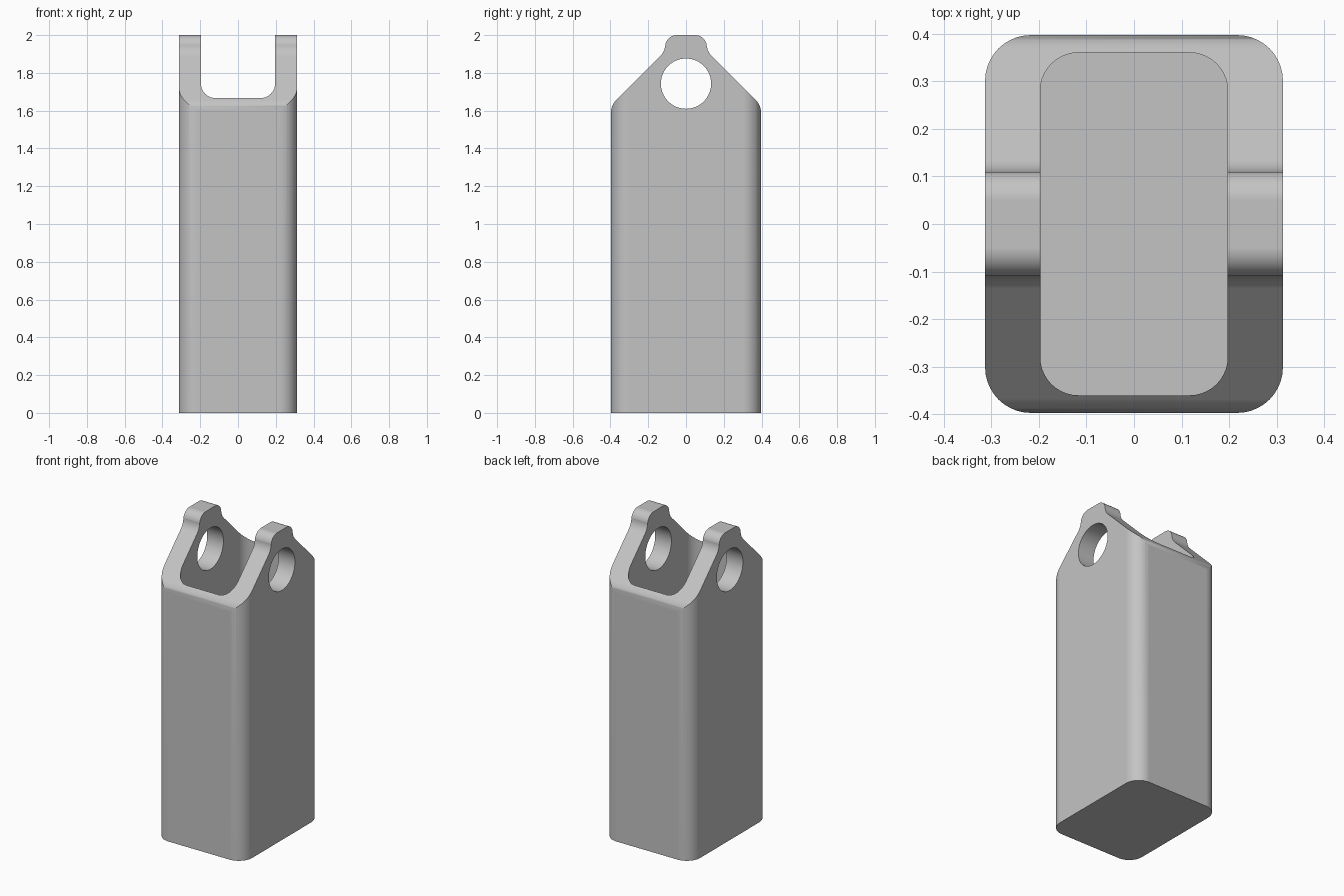
import bpy
import bmesh
from math import sin, cos, radians
from mathutils import Vector

cube = bpy.data.objects.get("Cube")
if cube:
    bpy.data.objects.remove(cube, do_unlink=True)

HALF_X, HALF_Y, HEIGHT = 0.313, 0.397, 2.0
SLOPE = 2.026          # y + z along the 45 degree shoulders


def arc(cu, cv, r, start, end, steps=10):
    angles = [radians(start + (end - start) * i / steps) for i in range(steps + 1)]
    return [(cu + r * cos(a), cv + r * sin(a)) for a in angles]


def rounded_rect(hx, hy, r):
    cx, cy = hx - r, hy - r
    return (arc(cx, cy, r, 0, 90) + arc(-cx, cy, r, 90, 180)
            + arc(-cx, -cy, r, 180, 270) + arc(cx, -cy, r, 270, 360))


def prism(name, points, low, high, along_x=False):
    """Extrude a closed outline along z, or a (y, z) outline along x."""
    bm = bmesh.new()
    place = (lambda u, v: (low, u, v)) if along_x else (lambda u, v: (u, v, low))
    face = bm.faces.new([bm.verts.new(place(u, v)) for u, v in points])
    new = bmesh.ops.extrude_face_region(bm, geom=[face])["geom"]
    shift = Vector((high - low, 0, 0) if along_x else (0, 0, high - low))
    bmesh.ops.translate(bm, vec=shift, verts=[v for v in new if isinstance(v, bmesh.types.BMVert)])
    bmesh.ops.recalc_face_normals(bm, faces=bm.faces)
    mesh = bpy.data.meshes.new(name)
    bm.to_mesh(mesh)
    bm.free()
    obj = bpy.data.objects.new(name, mesh)
    bpy.context.collection.objects.link(obj)
    return obj


def combine(target, tool, operation):
    tool.hide_render = True
    mod = target.modifiers.new(tool.name, "BOOLEAN")
    mod.operation, mod.solver, mod.object = operation, "EXACT", tool
    bpy.ops.object.select_all(action="DESELECT")
    bpy.context.view_layer.objects.active = target
    target.select_set(True)
    bpy.ops.object.modifier_apply(modifier=mod.name)
    bpy.data.objects.remove(tool, do_unlink=True)


# Rounded rectangular body
body = prism("clevis_body", rounded_rect(HALF_X, HALF_Y, 0.096), 0, HEIGHT + 0.1)

# Side outline: rounded tab, concave neck, sloped shoulder
r = 0.1
cy = HALF_Y + 0.001 - r
cz = SLOPE - cy - 2 * r * cos(radians(45))
neck = 0.085
neck_z = SLOPE - 0.11 - neck + 2 * neck * cos(radians(45))
half = arc(0.05, HEIGHT - 0.06, 0.06, 90, 0)
half += arc(0.11 + neck, neck_z, neck, 180, 225)
half += arc(cy, cz, r, 45, 0)
half += [(0.5, cz - 0.01), (0.5, -0.1)]
outline = half + [(-y, z) for y, z in reversed(half)]
combine(body, prism("side_outline", outline, -0.5, 0.5, True), "INTERSECT")

# Deep pocket between the two lugs
combine(body, prism("pocket", rounded_rect(0.197, 0.36, 0.08), 0.12, 2.2), "DIFFERENCE")

# Pin hole through both lugs
pin = arc(0, 1.743, 0.133, 0, 360, 64)[:-1]
combine(body, prism("pin_hole", pin, -0.5, 0.5, True), "DIFFERENCE")

# Plain grey finish
grey = bpy.data.materials.new("plain_grey")
grey.use_nodes = True
colour = (0.55, 0.55, 0.55, 1)
grey.diffuse_color = colour
grey.node_tree.nodes["Principled BSDF"].inputs["Base Color"].default_value = colour
body.data.materials.clear()
body.data.materials.append(grey)
for poly in body.data.polygons:
    poly.material_index = 0

# Smooth rounds with crisp edges
body.select_set(True)
bpy.context.view_layer.objects.active = body
bpy.ops.object.shade_smooth_by_angle(angle=radians(30))
weighted = body.modifiers.new("even_shading", "WEIGHTED_NORMAL")
weighted.keep_sharp = True
